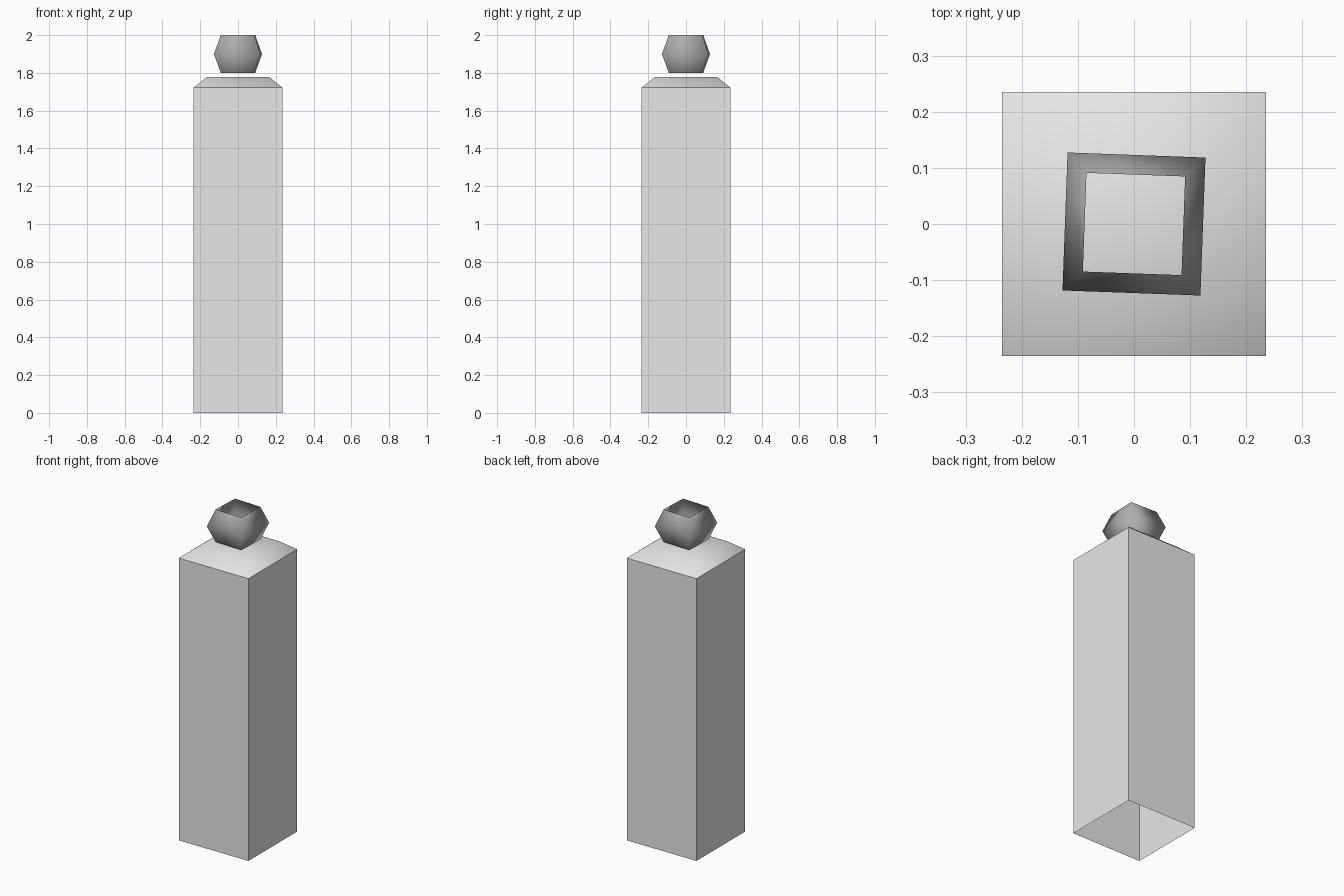
import bpy
import math

cube = bpy.data.objects.get("Cube")
if cube:
    bpy.data.objects.remove(cube, do_unlink=True)


def make_material(name, value):
    mat = bpy.data.materials.new(name)
    mat.use_nodes = True
    color = (value, value, value, 1)
    mat.diffuse_color = color
    mat.node_tree.nodes["Principled BSDF"].inputs["Base Color"].default_value = color
    return mat


def square_loft(name, profile, mat, turn=0, close_top=False, smooth=False):
    """Stack square rings given as (half width, height) and skin them."""
    verts, faces = [], []
    for half, z in profile:
        for i in range(4):
            a = math.radians(turn + 45 + 90 * i)
            r = half * math.sqrt(2)
            verts.append((r * math.cos(a), r * math.sin(a), z))
    for k in range(len(profile) - 1):
        for i in range(4):
            j = (i + 1) % 4
            low, high = 4 * k, 4 * k + 4
            faces.append((low + i, low + j, high + j, high + i))
    if close_top:
        top = len(verts) - 4
        faces.append(tuple(range(top, top + 4)))
    mesh = bpy.data.meshes.new(name)
    mesh.from_pydata(verts, [], faces)
    mesh.materials.append(mat)
    for poly in mesh.polygons:
        poly.use_smooth = smooth
    obj = bpy.data.objects.new(name, mesh)
    bpy.context.scene.collection.objects.link(obj)
    return obj


light_grey = make_material("light grey", 0.8)
dark_grey = make_material("dark grey", 0.42)

# Tall hollow post, open underneath
square_loft("post", [(0.235, 0), (0.235, 1.722)], light_grey)

# Softly shaded bevelled cap
square_loft("cap", [(0.235, 1.722), (0.165, 1.778)], light_grey,
            close_top=True, smooth=True)

# Open faceted ring floating above the cap, turned slightly
square_loft("top_ring", [(0.088, 1.8), (0.123, 1.9), (0.088, 2)], dark_grey,
            turn=-2.1, smooth=True)
